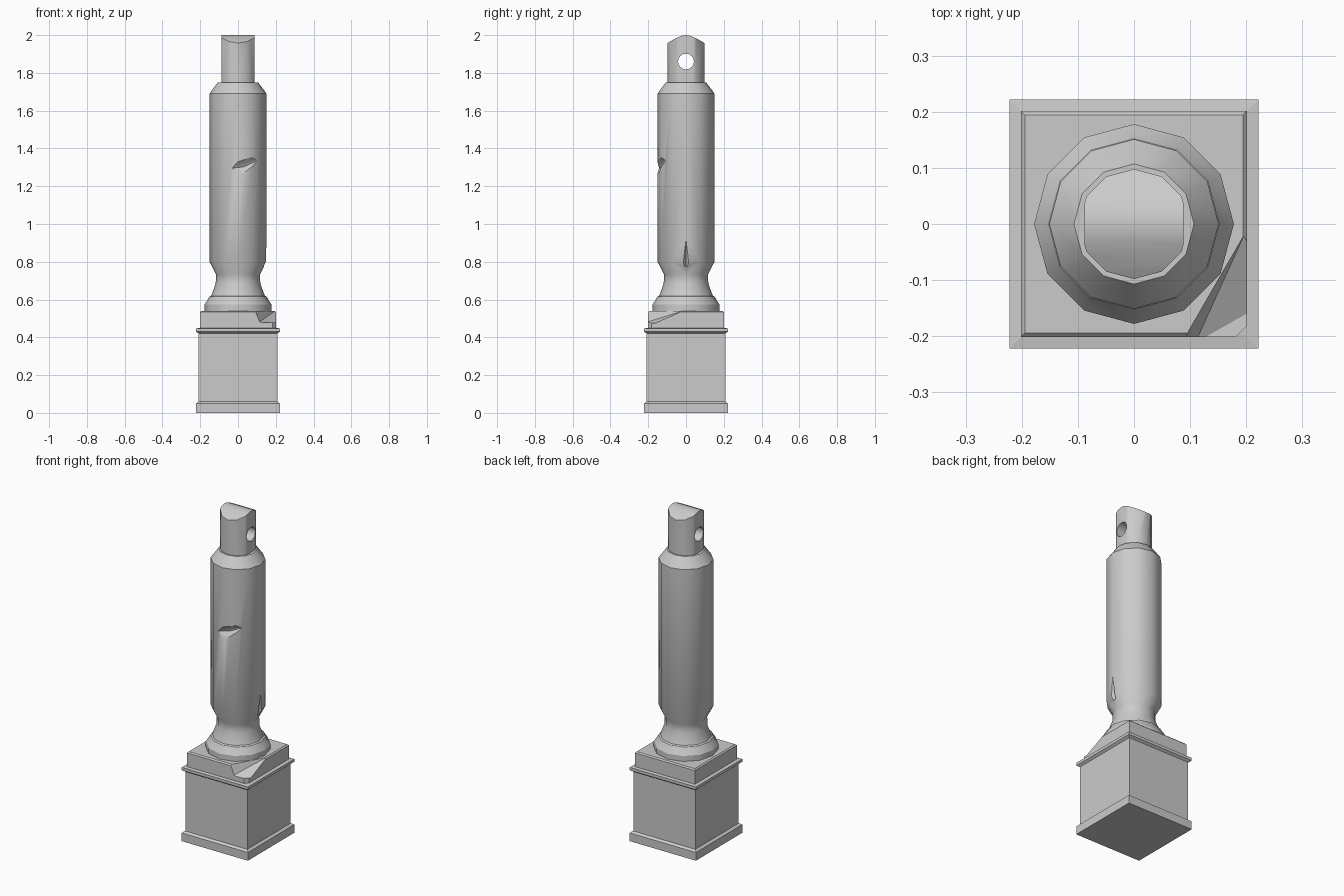
import bpy, bmesh, math
from mathutils import Vector

if "Cube" in bpy.data.objects:
    bpy.data.objects.remove(bpy.data.objects["Cube"])


def finish(name, bm):
    bmesh.ops.recalc_face_normals(bm, faces=bm.faces)
    me = bpy.data.meshes.new(name)
    bm.to_mesh(me)
    bm.free()
    ob = bpy.data.objects.new(name, me)
    bpy.context.collection.objects.link(ob)
    return ob


def loft(name, profile, sides, offset=0.0):
    """Stack of polygon rings from (radius, z) pairs, capped at both ends."""
    bm = bmesh.new()
    rings = []
    for r, z in profile:
        angles = [offset + 2 * math.pi * i / sides for i in range(sides)]
        rings.append([bm.verts.new((r * math.cos(a), r * math.sin(a), z)) for a in angles])
    for lo, hi in zip(rings, rings[1:]):
        for i in range(sides):
            j = (i + 1) % sides
            bm.faces.new((lo[i], lo[j], hi[j], hi[i]))
    bm.faces.new(rings[0][::-1])
    bm.faces.new(rings[-1])
    return finish(name, bm)


def square(name, profile):
    """Square block from (half width, z) pairs."""
    return loft(name, [(h * math.sqrt(2), z) for h, z in profile], 4, math.pi / 4)


def hull(name, points):
    bm = bmesh.new()
    for p in points:
        bm.verts.new(p)
    res = bmesh.ops.convex_hull(bm, input=bm.verts)
    loose = [g for g in res["geom_interior"] if isinstance(g, bmesh.types.BMVert)]
    bmesh.ops.delete(bm, geom=loose, context='VERTS')
    return finish(name, bm)


def boolean(ob, cutter, op='DIFFERENCE'):
    cutter.hide_render = True
    m = ob.modifiers.new("cut", 'BOOLEAN')
    m.operation, m.object, m.solver = op, cutter, 'EXACT'
    bpy.context.view_layer.objects.active = ob
    bpy.ops.object.modifier_apply(modifier=m.name)
    bpy.data.objects.remove(cutter)


def smooth(ob, angle=32):
    bpy.ops.object.select_all(action='DESELECT')
    ob.select_set(True)
    bpy.context.view_layer.objects.active = ob
    bpy.ops.object.shade_smooth_by_angle(angle=math.radians(angle))


# Square pedestal with foot and cap mouldings
square("pedestal", [(0.222, 0), (0.222, 0.05), (0.208, 0.06), (0.208, 0.42),
                    (0.222, 0.43), (0.222, 0.447), (0.198, 0.45)])

# Plinth slab with a broken front right corner
plinth = square("plinth", [(0.201, 0.445), (0.201, 0.533), (0.194, 0.54)])
a, b = Vector((0.093, -0.2, 0.54)), Vector((0.2, -0.015, 0.54))
c, d = Vector((0.13, -0.2, 0.478)), Vector((0.2, -0.16, 0.476))
up = Vector((-0.004, 0.002, 0.01))
boolean(plinth, hull("corner_break", [
    a + (a - b) * 0.15 + up, b + (b - a) * 0.15 + up,
    c + (c - d) * 0.3, d + (d - c) * 0.3,
    (0.3, -0.3, 0.482), (0.3, -0.3, 0.6)]))
# Worn vertical edge below the break
boolean(plinth, hull("edge_wear", [(x, y, z) for z in (0.4, 0.6) for x, y in
                                   ((0.163, -0.22), (0.22, -0.163), (0.25, -0.25))]))

# Turned column: base ring, neck, shaft and shoulder
column = loft("column", [(0.178, 0.535), (0.178, 0.573), (0.16, 0.60), (0.152, 0.615),
                         (0.142, 0.62), (0.118, 0.685), (0.117, 0.735), (0.151, 0.80),
                         (0.151, 1.69), (0.107, 1.75)], 12)
# Gash in the front of the shaft
boolean(column, hull("front_gash", [
    (-0.04, -0.146, 1.295), (0.03, -0.12, 1.302), (0.108, -0.104, 1.338),
    (0.01, -0.158, 1.347), (0.1, -0.132, 1.366), (0.01, -0.158, 1.25),
    (0.08, -0.147, 1.30)]))
# Small split low on the right
boolean(column, hull("side_split", [
    (0.153, 0, 0.93), (0.126, 0, 0.775), (0.17, 0.035, 0.78), (0.17, -0.035, 0.78),
    (0.18, 0, 0.9)]))
smooth(column)

# Tenon with flat sides, arched top and a cross hole
tenon = loft("tenon", [(0.098, 1.74), (0.098, 2.05)], 12)
arch = [(0.12, 1.70), (0.12, 1.944), (0.098, 1.957), (0.075, 1.972), (0.05, 1.985),
        (0.025, 1.996), (0, 2.0)]
boolean(tenon, hull("arch_shape", [(x, s * y, z) for x in (-0.088, 0.088)
                                   for s in (-1, 1) for y, z in arch if y or s > 0]),
        'INTERSECT')
hole = loft("hole_cutter", [(0.042, -0.2), (0.042, 0.2)], 16)
hole.rotation_euler[1] = math.pi / 2
hole.location.z = 1.86
bpy.context.view_layer.update()
boolean(tenon, hole)
smooth(tenon)
